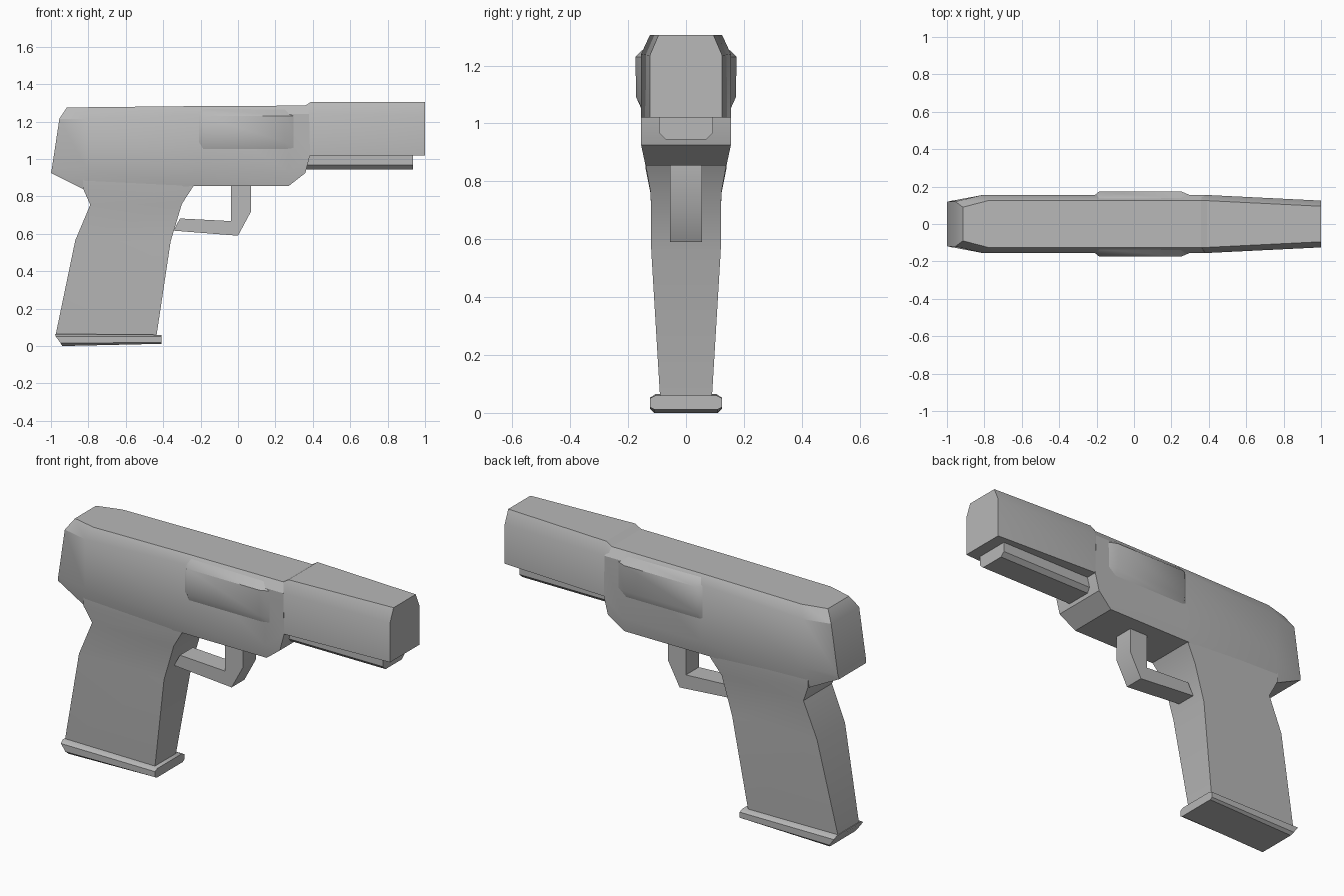
import bpy
import bmesh
import math

default_cube = bpy.data.objects.get("Cube")
if default_cube:
    bpy.data.objects.remove(default_cube, do_unlink=True)

GREY = (0.48, 0.48, 0.48, 1.0)
material = bpy.data.materials.new("plain grey")
material.use_nodes = True
material.diffuse_color = GREY
material.node_tree.nodes["Principled BSDF"].inputs["Base Color"].default_value = GREY


def loft(name, half_rings, smooth_angle=30):
    """Bridge half sections of (x, half width, z), each mirrored across y = 0."""
    bm = bmesh.new()
    rings = []
    for half in half_rings:
        near = [bm.verts.new((x, -y, z)) for x, y, z in half]
        far = [bm.verts.new((x, y, z)) for x, y, z in reversed(half)]
        rings.append(near + far)
    count = len(rings[0])
    for first, second in zip(rings, rings[1:]):
        for i in range(count):
            j = (i + 1) % count
            bm.faces.new((first[i], first[j], second[j], second[i]))
    # Close both ends with bands running from side to side
    for ring in (rings[0], rings[-1]):
        for i in range(count // 2 - 1):
            bm.faces.new((ring[i], ring[i + 1], ring[count - 2 - i], ring[count - 1 - i]))
    bmesh.ops.recalc_face_normals(bm, faces=bm.faces)
    mesh = bpy.data.meshes.new(name)
    bm.to_mesh(mesh)
    bm.free()
    mesh.materials.append(material)
    obj = bpy.data.objects.new(name, mesh)
    bpy.context.collection.objects.link(obj)
    bpy.ops.object.select_all(action="DESELECT")
    obj.select_set(True)
    bpy.context.view_layer.objects.active = obj
    bpy.ops.object.shade_smooth_by_angle(angle=math.radians(smooth_angle))
    return obj


def section_x(x, profile):
    """Upright section at one x, from (half width, z) pairs."""
    return [(x, y, z) for y, z in profile]


def section_flat(half_width, profile):
    """Section of constant width, from (x, z) pairs."""
    return [(x, half_width, z) for x, z in profile]


# Main body: top edge, shoulder, lower side and underside at each station
loft("body", [
    [(-0.915, 0.09, 1.275), (-0.955, 0.12, 1.215), (-0.995, 0.12, 0.95), (-1, 0.115, 0.925)],
    [(-0.78, 0.125, 1.277), (-0.81, 0.155, 1.215), (-0.81, 0.155, 0.95), (-0.83, 0.13, 0.84)],
    [(-0.2, 0.125, 1.283), (-0.2, 0.155, 1.238), (-0.2, 0.155, 0.93), (-0.235, 0.14, 0.855)],
    [(0.27, 0.125, 1.285), (0.27, 0.155, 1.24), (0.27, 0.155, 0.93), (0.27, 0.14, 0.855)],
    [(0.36, 0.125, 1.285), (0.38, 0.155, 1.24), (0.385, 0.155, 1.02), (0.36, 0.155, 0.925)],
])

# Barrel shroud, a little taller than the body and tapering forward
loft("barrel", [
    [(0.35, 0.125, 1.28), (0.35, 0.15, 1.24), (0.35, 0.15, 1.02)],
    [(0.39, 0.125, 1.305), (0.39, 0.155, 1.24), (0.39, 0.155, 1.02)],
    section_x(1, [(0.095, 1.305), (0.125, 1.235), (0.125, 1.02)]),
])

# Rail under the barrel
rail = [(0.093, 1.03), (0.093, 0.967), (0.07, 0.945)]
loft("under_rail", [section_x(0.35, rail), section_x(0.935, rail)])

# Raised panels on both sides of the body
sunk = [(0.12, 1.265), (0.15, 1.23), (0.15, 1.09), (0.15, 1.05)]
raised = [(0.135, 1.268), (0.175, 1.23), (0.172, 1.09), (0.154, 1.05)]
loft("side_panels", [
    section_x(-0.215, sunk), section_x(-0.185, raised),
    section_x(0.25, raised), section_x(0.31, sunk),
], smooth_angle=40)

# Grip: rear and front edge at each height
loft("grip", [
    section_flat(0.09, [(-0.975, 0.06), (-0.435, 0.06)]),
    section_flat(0.12, [(-0.87, 0.565), (-0.36, 0.56)]),
    section_flat(0.122, [(-0.79, 0.755), (-0.3, 0.76)]),
    section_flat(0.14, [(-0.83, 0.845), (-0.235, 0.86)]),
    section_flat(0.14, [(-0.83, 0.93), (-0.235, 0.93)]),
])

# Base plate with bevelled rims
loft("grip_base", [
    section_flat(0.105, [(-0.978, 0.065), (-0.41, 0.06)]),
    section_flat(0.125, [(-0.975, 0.052), (-0.41, 0.05)]),
    section_flat(0.125, [(-0.948, 0.015), (-0.41, 0.02)]),
    section_flat(0.11, [(-0.94, 0), (-0.41, 0.012)]),
])

# Trigger guard: outer and inner edge along its bend
loft("trigger_guard", [
    section_flat(0.055, [(0.07, 0.88), (-0.038, 0.88)]),
    section_flat(0.055, [(0.07, 0.72), (-0.038, 0.72)]),
    section_flat(0.055, [(0, 0.59), (-0.038, 0.668)]),
    section_flat(0.055, [(-0.345, 0.617), (-0.31, 0.682)]),
])
